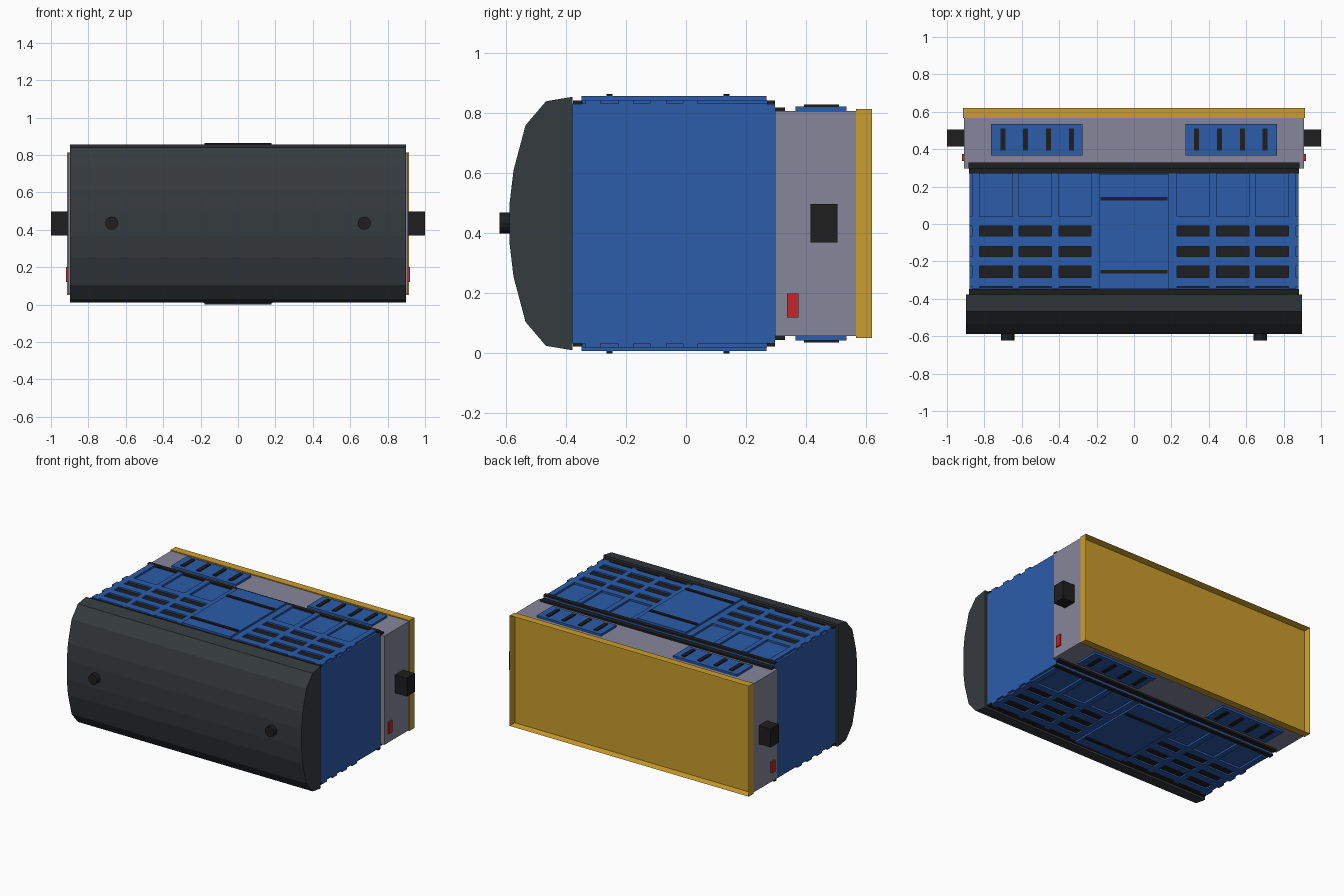
import bpy, bmesh
from mathutils import Matrix, Vector

if "Cube" in bpy.data.objects:
    bpy.data.objects.remove(bpy.data.objects["Cube"])

ZC = 0.4325  # height of the horizontal symmetry plane


def material(name, rgb):
    m = bpy.data.materials.new(name)
    m.diffuse_color = (*rgb, 1)
    m.use_nodes = True
    m.node_tree.nodes["Principled BSDF"].inputs["Base Color"].default_value = m.diffuse_color
    return m


BLUE = material("blue", (0.025, 0.107, 0.40))
YELLOW = material("yellow", (0.60, 0.34, 0.025))
GREY = material("grey", (0.24, 0.24, 0.33))
CAP = material("charcoal", (0.036, 0.043, 0.047))
BLACK = material("black", (0.013, 0.013, 0.014))
RED = material("red", (0.55, 0.02, 0.02))


def finish(name, bm, mat):
    bmesh.ops.recalc_face_normals(bm, faces=bm.faces)
    me = bpy.data.meshes.new(name)
    bm.to_mesh(me)
    bm.free()
    me.materials.append(mat)
    ob = bpy.data.objects.new(name, me)
    bpy.context.collection.objects.link(ob)
    return ob


def add_box(bm, x0, x1, y0, y1, z0, z1):
    c = Vector((x0 + x1, y0 + y1, z0 + z1)) / 2
    s = Matrix.Diagonal((x1 - x0, y1 - y0, z1 - z0, 1))
    bmesh.ops.create_cube(bm, size=1, matrix=Matrix.Translation(c) @ s)


def boxes(name, mat, items, flip_x=False, flip_z=False):
    """Boxes as one mesh, optionally repeated at -x and on the underside."""
    bm = bmesh.new()
    for x0, x1, y0, y1, z0, z1 in items:
        for fx in ((1, -1) if flip_x else (1,)):
            xa, xb = sorted((x0 * fx, x1 * fx))
            add_box(bm, xa, xb, y0, y1, z0, z1)
            if flip_z:
                add_box(bm, xa, xb, y0, y1, 2 * ZC - z1, 2 * ZC - z0)
    return finish(name, bm, mat)


# Rounded front cap: half profile mirrored in z, extruded along x
half = [(-0.378, 0.855), (-0.467, 0.84), (-0.535, 0.76), (-0.575, 0.61), (-0.588, 0.50)]
profile = half + [(y, 2 * ZC - z) for y, z in reversed(half)]
bm = bmesh.new()
face = bm.faces.new([bm.verts.new((-0.897, y, z)) for y, z in profile])
ext = bmesh.ops.extrude_face_region(bm, geom=[face])
bmesh.ops.translate(bm, vec=(1.794, 0, 0),
                    verts=[v for v in ext["geom"] if isinstance(v, bmesh.types.BMVert)])
finish("front_cap", bm, CAP)

# Two round pegs on the cap
bm = bmesh.new()
for x in (-0.675, 0.675):
    bmesh.ops.create_cone(bm, cap_ends=True, segments=16, radius1=0.035, radius2=0.035, depth=0.06,
                          matrix=Matrix.Translation((x, -0.592, 0.435)) @ Matrix.Rotation(1.5707963, 4, 'X'))
finish("front_pegs", bm, BLACK)

# Blue body core
boxes("body_core", BLUE, [(-0.88, 0.88, -0.378, 0.297, 2 * ZC - 0.832, 0.832)])

# Raised lattice of ribs on top and underside
cols = [(0.23, 0.40), (0.44, 0.615), (0.65, 0.825)]
ribs = [(a, b, -0.345, 0.27, 0.83, 0.845)
        for a, b in ((0.185, 0.23), (0.40, 0.44), (0.615, 0.65), (0.825, 0.865))]
for y0, y1 in ((-0.335, -0.285), (-0.225, -0.175), (-0.12, -0.065), (-0.01, 0.04)):
    ribs += [(a, b, y0, y1, 0.83, 0.845) for a, b in cols + [(0.865, 0.88)]]
boxes("body_ribs", BLUE, ribs, True, True)

# Dark slots between the ribs
slots = [(a, b, y0, y1, 0.83, 0.835) for a, b in cols
         for y0, y1 in ((-0.345, -0.335), (-0.285, -0.225), (-0.175, -0.12), (-0.065, -0.01))]
boxes("vent_slots", BLACK, slots, True, True)

# Centre slab with two dark bars
boxes("centre_panel", BLUE, [(-0.185, 0.185, -0.348, 0.268, 0.83, 0.857)], False, True)
boxes("centre_bars", BLACK, [(-0.18, 0.18, y - 0.01, y + 0.01, 0.85, 0.865)
                             for y in (0.135, -0.255)], False, True)

# Dark seams before and behind the ribs
boxes("seam_strips", BLACK, [(-0.882, 0.882, -0.376, -0.347, 0.83, 0.843),
                             (-0.882, 0.882, 0.27, 0.297, 0.83, 0.843),
                             (-0.885, 0.885, 0.297, 0.33, 0.80, 0.82)], False, True)

# Grey rear section
boxes("rear_section", GREY, [(-0.91, 0.91, 0.297, 0.568, 2 * ZC - 0.808, 0.808)])

# Blue vent plates with slots on the rear section
boxes("rear_vent_plates", BLUE, [(0.275, 0.765, 0.365, 0.535, 0.80, 0.822)], True, True)
boxes("rear_vent_slots", BLACK, [(x - 0.013, x + 0.013, 0.393, 0.51, 0.815, 0.829)
                                 for x in (0.335, 0.457, 0.58, 0.70)], True, True)

# Side lugs and red markers
boxes("side_lugs", BLACK, [(0.90, 1.0, 0.415, 0.505, 0.37, 0.497)], True)
boxes("side_markers", RED, [(0.90, 0.919, 0.336, 0.375, 0.12, 0.20)], True)

# Yellow back tray: inset the rear face and push it inward
bm = bmesh.new()
add_box(bm, -0.913, 0.913, 0.567, 0.62, 2 * ZC - 0.814, 0.814)
bm.normal_update()
back = max(bm.faces, key=lambda f: f.calc_center_median().y)
bmesh.ops.inset_region(bm, faces=[back], thickness=0.012)
bmesh.ops.translate(bm, verts=back.verts, vec=(0, -0.043, 0))
finish("back_tray", bm, YELLOW)
